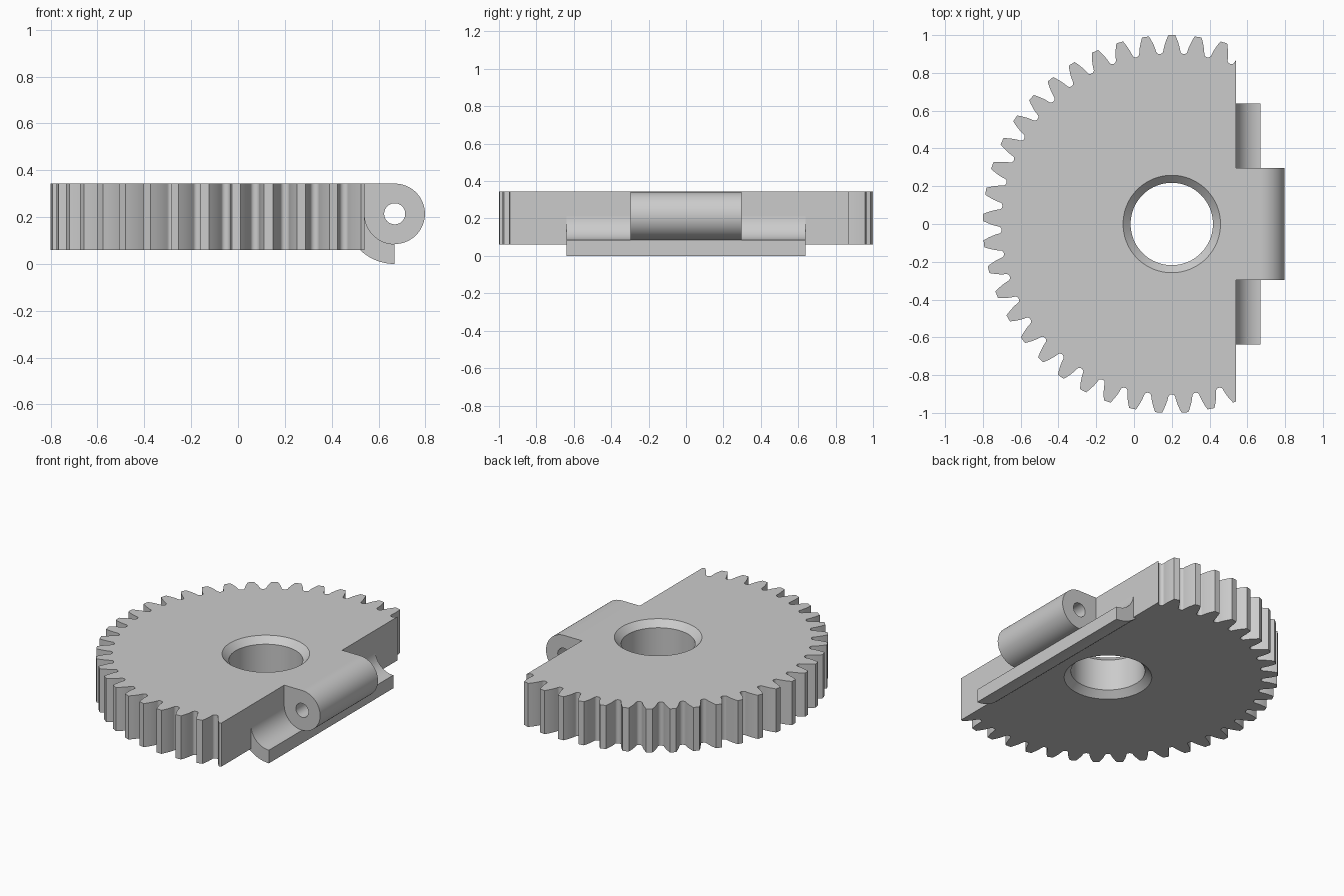
import bpy, bmesh, math
from mathutils import Vector

cube = bpy.data.objects.get("Cube")
if cube:
    bpy.data.objects.remove(cube, do_unlink=True)

grey = bpy.data.materials.new("plain grey")
grey.use_nodes = True
COLOR = (0.6, 0.6, 0.6, 1)
grey.diffuse_color = COLOR
grey.node_tree.nodes["Principled BSDF"].inputs["Base Color"].default_value = COLOR

BOTTOM, TOP = 0.06, 0.343      # plate heights
GEAR_X, CUT_X = 0.2, 0.54      # gear axis and flat side
PIN = Vector((0.669, 0.214))   # hinge axis in x, z
KNUCKLE_R = 0.129


def make_object(name, bm):
    bmesh.ops.recalc_face_normals(bm, faces=bm.faces)
    mesh = bpy.data.meshes.new(name)
    bm.to_mesh(mesh)
    bm.free()
    mesh.materials.append(grey)
    obj = bpy.data.objects.new(name, mesh)
    bpy.context.collection.objects.link(obj)
    return obj


def prism(points, direction):
    """Extrude a closed outline of 3D points."""
    bm = bmesh.new()
    face = bm.faces.new([bm.verts.new(p) for p in points])
    out = bmesh.ops.extrude_face_region(bm, geom=[face])
    moved = [v for v in out["geom"] if isinstance(v, bmesh.types.BMVert)]
    bmesh.ops.translate(bm, verts=moved, vec=direction)
    return bm


def arc(radius, start, end, steps):
    """Arc about the hinge axis, in degrees."""
    angles = [math.radians(start + (end - start) * i / steps) for i in range(steps + 1)]
    return [PIN + radius * Vector((math.cos(a), math.sin(a))) for a in angles]


def hinge_part(name, outline, half_width):
    points = [(x, -half_width, z) for x, z in outline]
    return make_object(name, prism(points, (0, 2 * half_width, 0)))


def lathe(name, profile, x, steps=96):
    """Closed solid from (radius, z) rings."""
    bm = bmesh.new()
    rings = [[bm.verts.new((x + r * math.cos(math.tau * i / steps),
                            r * math.sin(math.tau * i / steps), z))
              for i in range(steps)] for r, z in profile]
    for low, high in zip(rings, rings[1:]):
        for i in range(steps):
            j = (i + 1) % steps
            bm.faces.new((low[i], low[j], high[j], high[i]))
    bm.faces.new(rings[0])
    bm.faces.new(rings[-1])
    return make_object(name, bm)


def cut(target, cutter):
    mod = target.modifiers.new("cut", "BOOLEAN")
    mod.operation = "DIFFERENCE"
    mod.solver = "EXACT"
    mod.object = cutter
    bpy.context.view_layer.objects.active = target
    bpy.ops.object.modifier_apply(modifier=mod.name)
    bpy.data.objects.remove(cutter, do_unlink=True)


# Gear outline: involute flanks with rounded gaps
TEETH, ROOT, FLANK, TIP = 45, 0.902, 0.918, 1.0
PITCH_R = TIP * TEETH / (TEETH + 2)
PRESSURE = math.radians(20)
half_pitch = math.pi / TEETH


def half_tooth(r):
    a = math.acos(min(1, PITCH_R * math.cos(PRESSURE) / r))
    return half_pitch / 2 + math.tan(PRESSURE) - PRESSURE - math.tan(a) + a + 0.002


flank = []
for i in range(6):
    r = TIP + (FLANK - TIP) * i / 5
    flank.append((r, half_tooth(r)))
gap = half_pitch - half_tooth(FLANK)
for i in range(1, 5):
    t = math.pi / 2 * i / 4
    flank.append((FLANK - (FLANK - ROOT) * math.sin(t), half_pitch - gap * math.cos(t)))
tooth = [(r, -a) for r, a in reversed(flank[:-1])] + flank

outline = []
for k in range(TEETH):
    middle = math.pi / 2 + k * 2 * half_pitch
    outline += [(GEAR_X + r * math.cos(middle + a), r * math.sin(middle + a), BOTTOM)
                for r, a in tooth]

# Gear plate with one side sliced flat
bm = prism(outline, (0, 0, TOP - BOTTOM))
bmesh.ops.bisect_plane(bm, geom=bm.verts[:] + bm.edges[:] + bm.faces[:],
                       plane_co=(CUT_X, 0, 0), plane_no=(1, 0, 0), clear_outer=True)
bmesh.ops.holes_fill(bm, edges=[e for e in bm.edges if e.is_boundary])
gear = make_object("gear_plate", bm)

# Centre bore, chamfered at both ends
BORE, CHAMFER, OVER = 0.218, 0.04, 0.02
bore = lathe("bore_cutter", [(BORE + CHAMFER + OVER, BOTTOM - OVER), (BORE, BOTTOM + CHAMFER),
                             (BORE, TOP - CHAMFER), (BORE + CHAMFER + OVER, TOP + OVER)], GEAR_X)
cut(gear, bore)

# Hinge knuckle with pin hole
low = PIN.y - KNUCKLE_R
knuckle = hinge_part("hinge_knuckle",
                     [(CUT_X, low), (CUT_X, TOP)] + arc(KNUCKLE_R, 90, -90, 32), 0.297)
cut(knuckle, hinge_part("pin_cutter", arc(0.045, 0, 352.5, 47), 0.5))

# Curved stop lip under the hinge
outer = PIN.y
meet = 180 + math.degrees(math.asin((PIN.y - BOTTOM) / outer))
lip = hinge_part("hinge_lip", arc(KNUCKLE_R, 180, 270, 20) + arc(outer, 270, meet, 14)
                 + [(CUT_X, BOTTOM)], 0.638)

# Smooth curved walls, keep hard edges
bpy.ops.object.select_all(action="DESELECT")
for obj in (gear, knuckle, lip):
    obj.select_set(True)
bpy.context.view_layer.objects.active = gear
bpy.ops.object.shade_smooth_by_angle(angle=math.radians(30))
